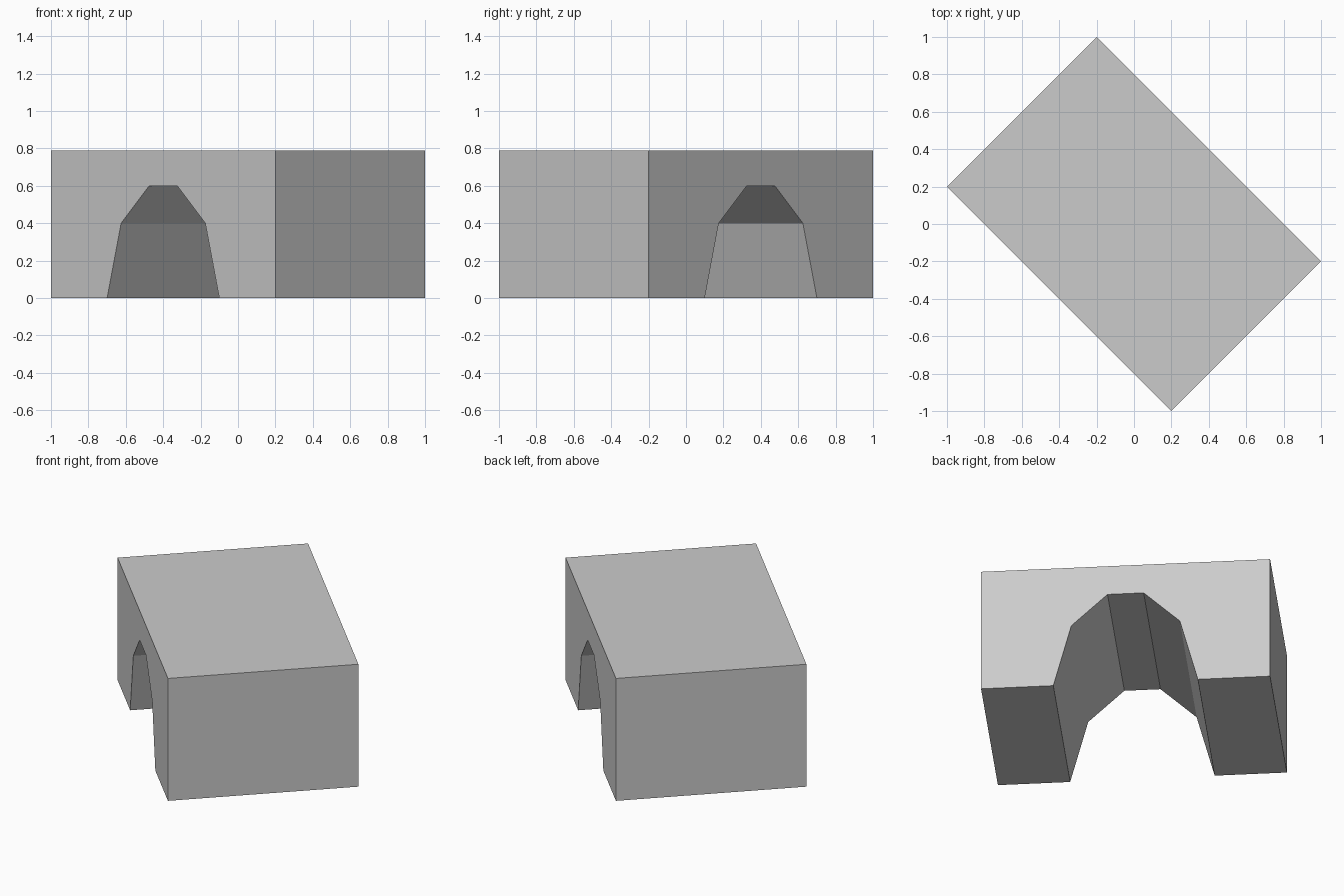
import bpy, bmesh, math
from mathutils import Matrix, Vector

cube = bpy.data.objects.get("Cube")
if cube:
    bpy.data.objects.remove(cube, do_unlink=True)

# Plain grey stone
stone = bpy.data.materials.new("grey_stone")
stone.use_nodes = True
grey = (0.6, 0.6, 0.6, 1)
stone.diffuse_color = grey
stone.node_tree.nodes["Principled BSDF"].inputs["Base Color"].default_value = grey

# Half outline of the block with its faceted arch opening
S = math.sqrt(2)
DEPTH, HEIGHT = 0.8 * S, 0.79
half = [(0.6 * S, HEIGHT), (0.6 * S, 0), (0.3 * S, 0),
        (0.225 * S, 0.4), (0.075 * S, 0.6)]
outline = half + [(-x, z) for x, z in reversed(half)]

# Extrude the mirrored outline through the depth and turn it diagonally
bm = bmesh.new()
face = bm.faces.new([bm.verts.new((x, -DEPTH / 2, z)) for x, z in outline])
ext = bmesh.ops.extrude_face_region(bm, geom=[face], use_keep_orig=True)
verts = [v for v in ext["geom"] if isinstance(v, bmesh.types.BMVert)]
bmesh.ops.translate(bm, verts=verts, vec=Vector((0, DEPTH, 0)))
bmesh.ops.rotate(bm, verts=bm.verts, cent=(0, 0, 0),
                 matrix=Matrix.Rotation(math.radians(-45), 3, "Z"))
bmesh.ops.recalc_face_normals(bm, faces=bm.faces)

mesh = bpy.data.meshes.new("arch_block")
bm.to_mesh(mesh)
bm.free()
mesh.materials.append(stone)
block = bpy.data.objects.new("arch_block", mesh)
bpy.context.collection.objects.link(block)
